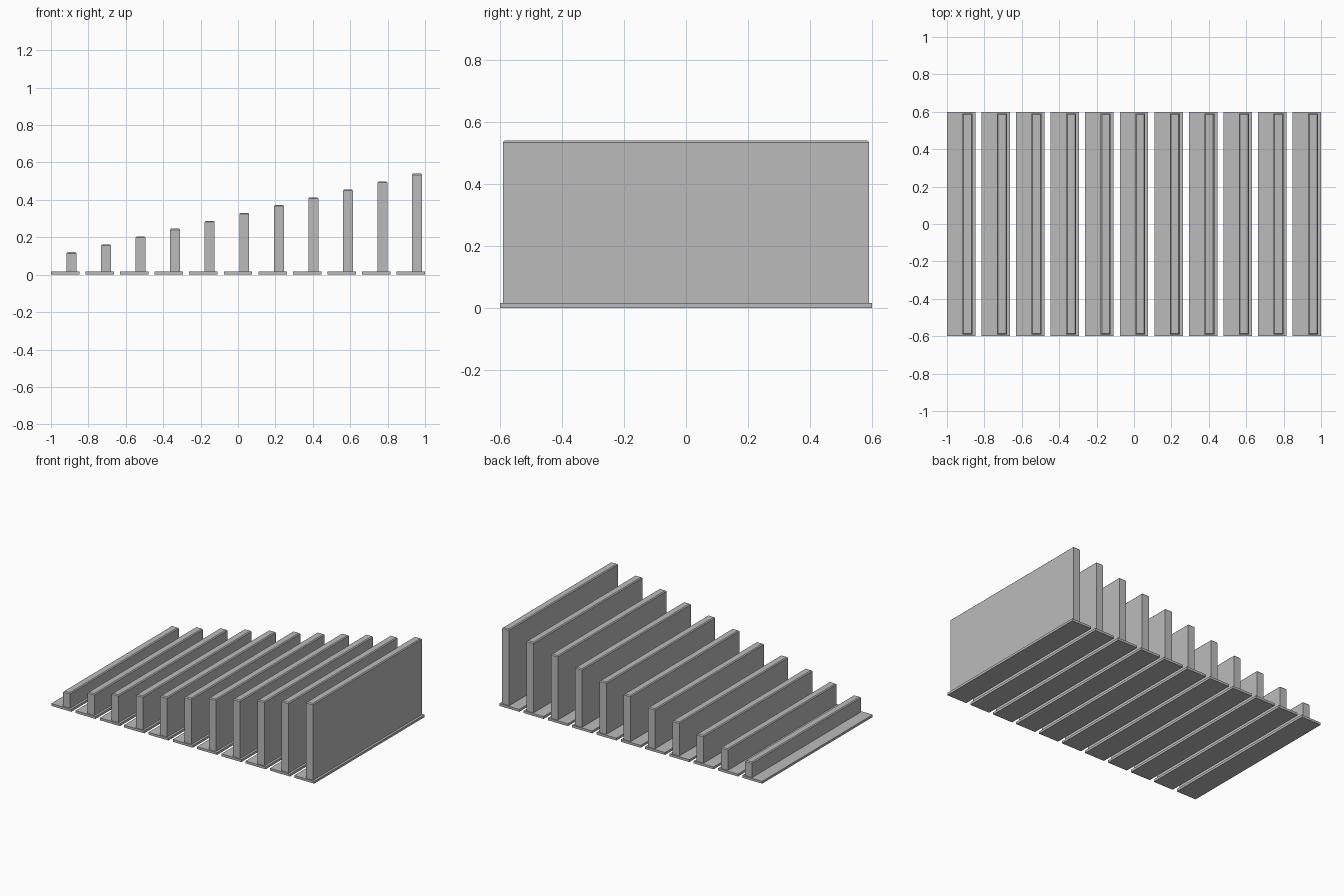
import bpy
import bmesh

cube = bpy.data.objects.get("Cube")
if cube:
    bpy.data.objects.remove(cube, do_unlink=True)

COUNT = 11
PITCH = 0.1848
BASE_W, BASE_D, BASE_H = 0.152, 1.2, 0.016
FIN_W, FIN_D, FIN_OFFSET = 0.053, 1.182, 0.1095
FIRST_TOP, RISE, CHAMFER = 0.12, 0.042, 0.006

grey = bpy.data.materials.new("plain grey")
grey.use_nodes = True
colour = (0.5, 0.5, 0.5, 1)
grey.diffuse_color = colour
grey.node_tree.nodes["Principled BSDF"].inputs["Base Color"].default_value = colour


def box(name, x, z0, z1, width, depth, chamfer=0):
    """Box centred on x, spanning z0 to z1, with optional chamfered top rim."""
    bm = bmesh.new()
    bmesh.ops.create_cube(bm, size=1)
    for v in bm.verts:
        v.co = (x + v.co.x * width, v.co.y * depth, z1 if v.co.z > 0 else z0)
    if chamfer:
        rim = [e for e in bm.edges if all(v.co.z == max(w.co.z for w in bm.verts) for v in e.verts)]
        bmesh.ops.bevel(bm, geom=rim, offset=chamfer, segments=1, affect='EDGES')
    mesh = bpy.data.meshes.new(name)
    bm.to_mesh(mesh)
    bm.free()
    mesh.materials.append(grey)
    obj = bpy.data.objects.new(name, mesh)
    bpy.context.collection.objects.link(obj)
    return obj


# Row of flat strips, each carrying an upright fin taller than the last
for i in range(COUNT):
    left = -1 + i * PITCH
    box(f"base_strip_{i + 1}", left + BASE_W / 2, 0, BASE_H, BASE_W, BASE_D)
    box(f"upright_fin_{i + 1}", left + FIN_OFFSET, BASE_H, FIRST_TOP + i * RISE,
        FIN_W, FIN_D, CHAMFER)
